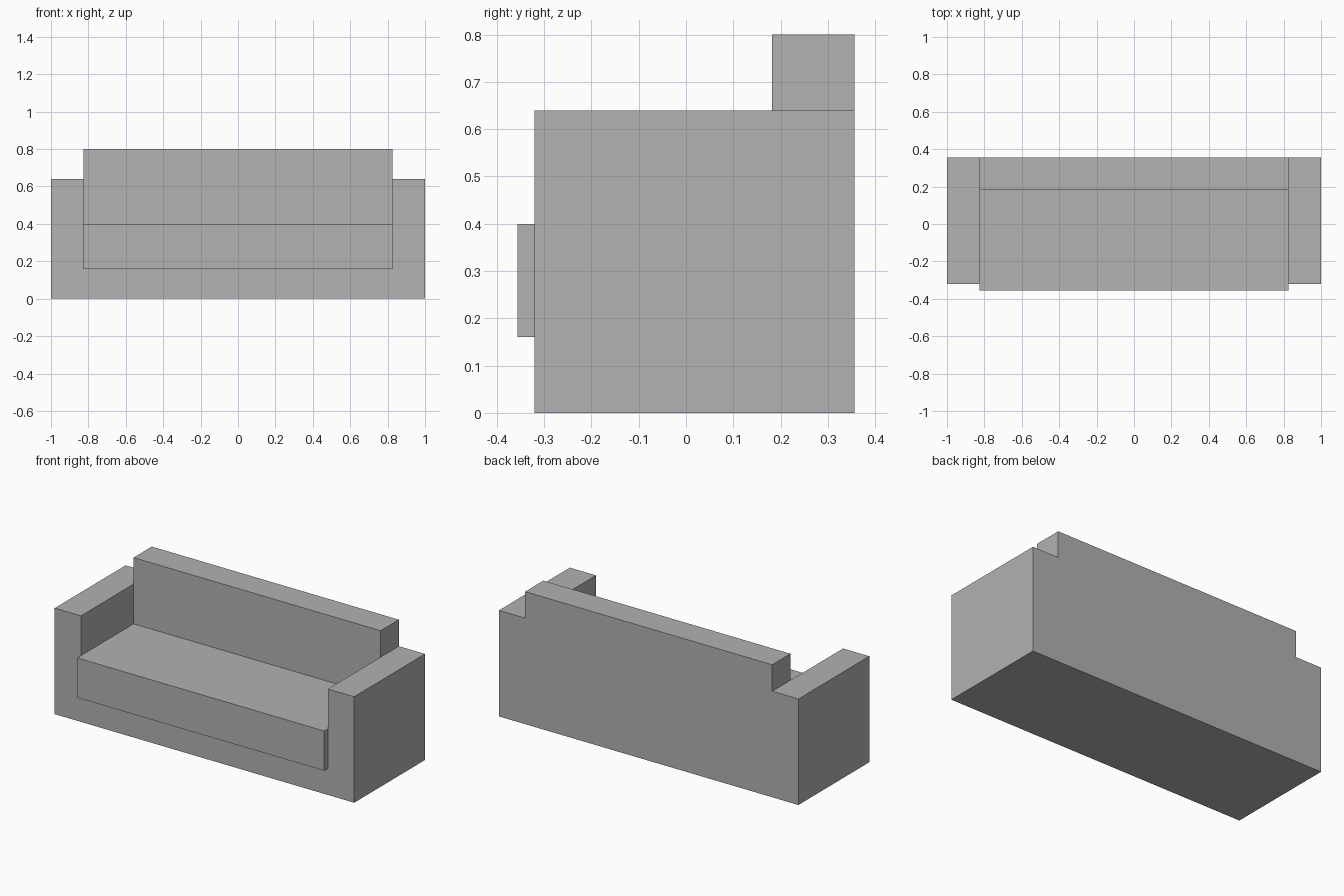
import bpy

cube = bpy.data.objects.get("Cube")
if cube:
    bpy.data.objects.remove(cube, do_unlink=True)

# Plain grey upholstery
grey = bpy.data.materials.new("grey_fabric")
grey.use_nodes = True
colour = (0.445, 0.445, 0.445, 1)
grey.diffuse_color = colour
grey.node_tree.nodes["Principled BSDF"].inputs["Base Color"].default_value = colour

HALF_WIDTH, ARM_INNER = 1.0, 0.825
ARM_FRONT, REAR = -0.32, 0.356
SEAT_FRONT, BACK_FRONT = -0.356, 0.182
BASE_TOP, SEAT_TOP, ARM_TOP, BACK_TOP = 0.16, 0.40, 0.64, 0.80


def extrude_profile(name, profile, y0, y1):
    """Solid from an (x, z) outline, anticlockwise from the front, spanning y0 to y1."""
    n = len(profile)
    verts = [(x, y, z) for y in (y0, y1) for x, z in profile]
    faces = [tuple(range(n)), tuple(reversed(range(n, 2 * n)))]
    for i in range(n):
        j = (i + 1) % n
        faces.append((j, i, i + n, j + n))
    mesh = bpy.data.meshes.new(name)
    mesh.from_pydata(verts, [], faces)
    mesh.materials.append(grey)
    obj = bpy.data.objects.new(name, mesh)
    bpy.context.collection.objects.link(obj)
    return obj


def block(name, z0, z1, y0, y1):
    """Box filling the space between the arms."""
    w = ARM_INNER
    return extrude_profile(name, [(-w, z0), (w, z0), (w, z1), (-w, z1)], y0, y1)


# Base and both arms as one U-shaped frame
right_half = [(HALF_WIDTH, 0), (HALF_WIDTH, ARM_TOP),
              (ARM_INNER, ARM_TOP), (ARM_INNER, BASE_TOP)]
left_half = [(-x, z) for x, z in reversed(right_half)]
extrude_profile("arm_and_base_frame", right_half + left_half, ARM_FRONT, REAR)

# Seat cushion overhanging the base, and the tall backrest
block("seat_cushion", BASE_TOP, SEAT_TOP, SEAT_FRONT, BACK_FRONT)
block("backrest", BASE_TOP, BACK_TOP, BACK_FRONT, REAR)
